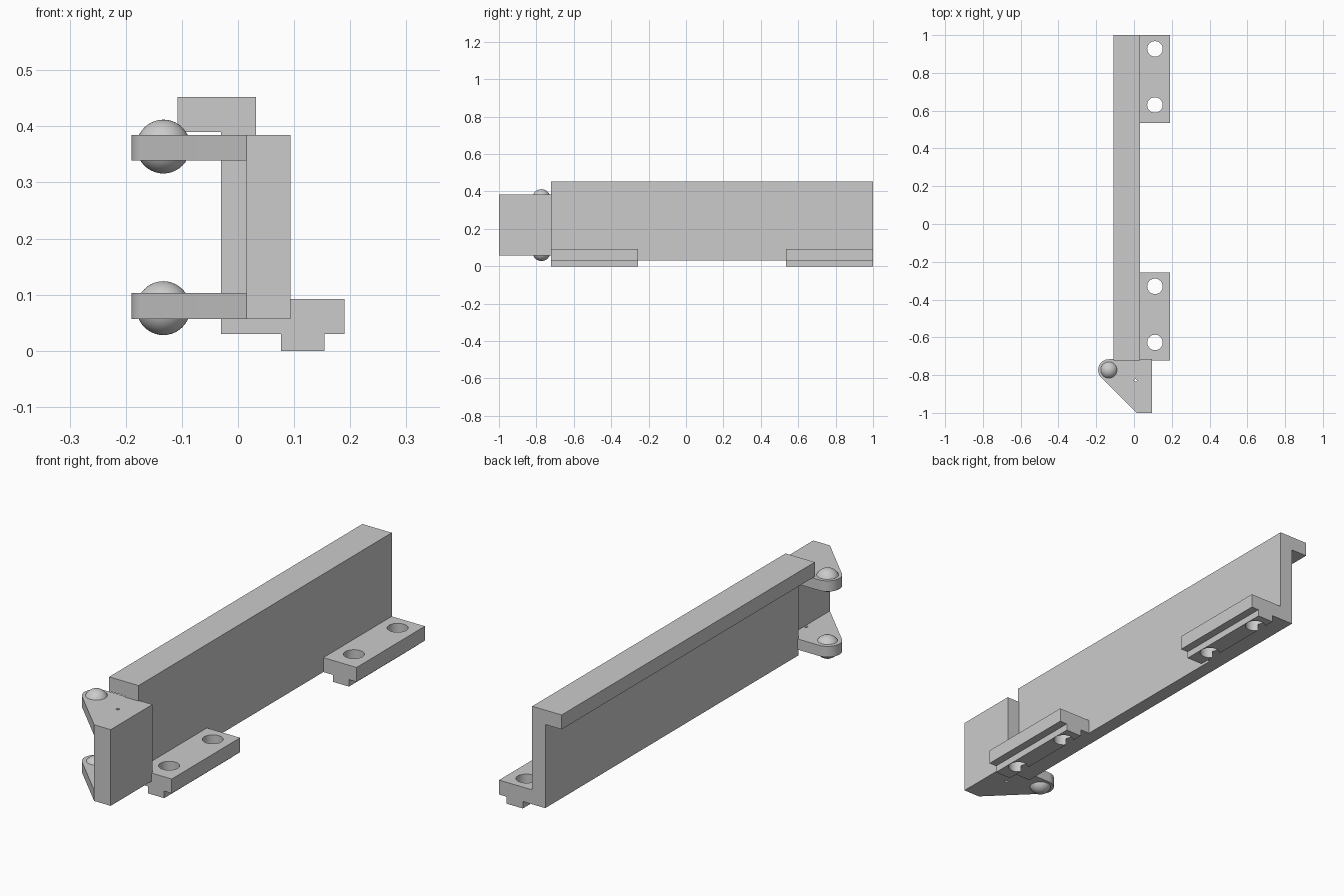
import bpy, bmesh, math
from mathutils import Vector

old = bpy.data.objects.get("Cube")
if old:
    bpy.data.objects.remove(old, do_unlink=True)

GREY = (0.6, 0.6, 0.6, 1)
grey = bpy.data.materials.new("plain grey")
grey.use_nodes = True
grey.diffuse_color = GREY
grey.node_tree.nodes["Principled BSDF"].inputs["Base Color"].default_value = GREY


def finish(name, bm):
    bmesh.ops.recalc_face_normals(bm, faces=bm.faces)
    mesh = bpy.data.meshes.new(name)
    bm.to_mesh(mesh)
    bm.free()
    mesh.materials.append(grey)
    obj = bpy.data.objects.new(name, mesh)
    bpy.context.collection.objects.link(obj)
    return obj


def activate(obj):
    bpy.ops.object.select_all(action='DESELECT')
    obj.select_set(True)
    bpy.context.view_layer.objects.active = obj


def smooth(obj):
    activate(obj)
    bpy.ops.object.shade_smooth_by_angle(angle=math.radians(35))


def extrude(name, points, axis, start, end):
    """Extrude an outline: (x, z) along y, or (x, y) along z."""
    bm = bmesh.new()
    place = (lambda a, b: (a, start, b)) if axis == 'y' else (lambda a, b: (a, b, start))
    face = bm.faces.new([bm.verts.new(place(*p)) for p in points])
    step = Vector((0, end - start, 0) if axis == 'y' else (0, 0, end - start))
    moved = bmesh.ops.extrude_face_region(bm, geom=[face])["geom"]
    bmesh.ops.translate(bm, vec=step,
                        verts=[v for v in moved if isinstance(v, bmesh.types.BMVert)])
    return finish(name, bm)


def combine(obj, other, operation):
    activate(obj)
    mod = obj.modifiers.new("combine", 'BOOLEAN')
    mod.operation, mod.object, mod.solver = operation, other, 'EXACT'
    bpy.ops.object.modifier_apply(modifier=mod.name)
    bpy.data.objects.remove(other, do_unlink=True)


def circle(x, y, r, n, a0=0, a1=360, closed=True):
    steps = n if closed else n - 1
    angles = [math.radians(a0 + (a1 - a0) * i / steps) for i in range(n)]
    return [(x + r * math.cos(a), y + r * math.sin(a)) for a in angles]


def drill(obj, x, y, r):
    cutter = extrude("hole_cutter", circle(x, y, r, 32), 'z', -0.1, 0.6)
    cutter.hide_render = True
    combine(obj, cutter, 'DIFFERENCE')


# Long rail with its overhanging top flange
RAIL_START = -0.722
extrude("rail", [(-0.03, 0.03), (0.032, 0.03), (0.032, 0.452), (-0.108, 0.452),
                 (-0.108, 0.39), (-0.03, 0.39)], 'y', RAIL_START, 1)

# Two mounting feet with a locating rib below and two bolt holes each
foot_outline = [(0.032, 0.03), (0.077, 0.03), (0.077, 0.002), (0.154, 0.002),
                (0.154, 0.03), (0.19, 0.03), (0.19, 0.092), (0.032, 0.092)]
foot_outline = [(x, 0 if z < 0.01 else z) for x, z in foot_outline]
for name, start, holes in (("front_foot", RAIL_START, (-0.627, -0.33)),
                           ("back_foot", 0.535, (0.63, 0.927))):
    foot = extrude(name, foot_outline, 'y', start, start + 0.465)
    for y in holes:
        drill(foot, 0.111, y, 0.041)
    smooth(foot)

# End bracket: a wall joined to two rounded triangular ears
BX, BY = -0.133, -0.773
BACK = BY + 0.057
LOW, HIGH, EAR = 0.057, 0.385, 0.046
bracket = extrude("end_bracket", [(0.015, -1), (0.094, -1), (0.094, BACK), (0.015, BACK)],
                  'z', LOW, HIGH)
ear_outline = [(0.015, -1), (0.094, -1), (0.094, BACK)]
ear_outline += circle(BX, BY, 0.057, 16, 90, 225, closed=False)
for z in (LOW, HIGH - EAR):
    combine(bracket, extrude("ear", ear_outline, 'z', z, z + EAR), 'UNION')
drill(bracket, 0.008, -0.828, 0.007)
smooth(bracket)

# Ball set in the tip of each ear
for name, z in (("lower_ball", LOW + EAR / 2 - 0.004), ("upper_ball", HIGH - EAR / 2 + 0.002)):
    bm = bmesh.new()
    bmesh.ops.create_uvsphere(bm, u_segments=40, v_segments=20, radius=0.048)
    bmesh.ops.translate(bm, verts=bm.verts, vec=(BX, BY, z))
    smooth(finish(name, bm))
